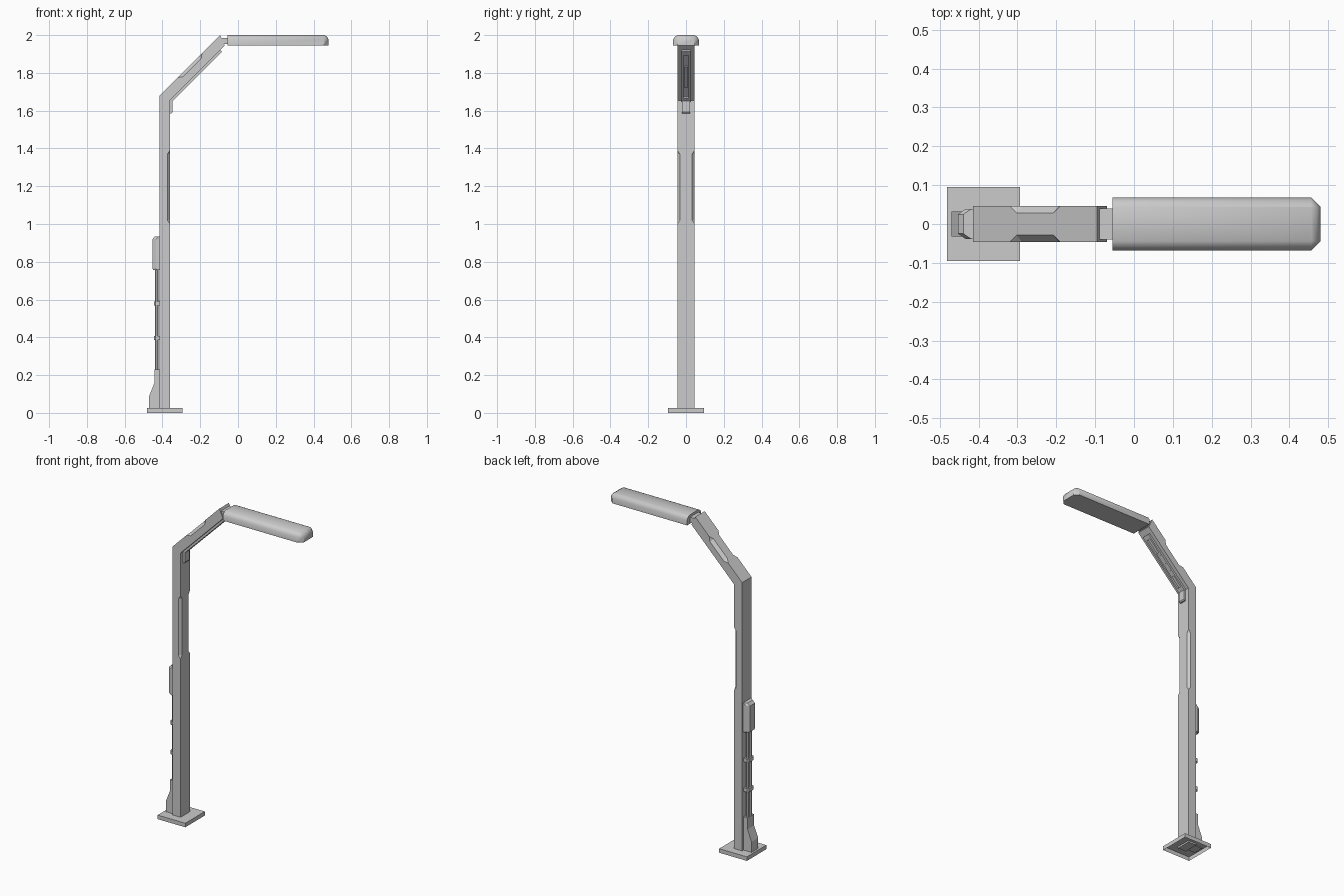
import bpy, bmesh
from mathutils import Vector

if "Cube" in bpy.data.objects:
    bpy.data.objects.remove(bpy.data.objects["Cube"])


def finish(name, bm, smooth=False):
    bmesh.ops.remove_doubles(bm, verts=bm.verts[:], dist=0.0002)
    bmesh.ops.recalc_face_normals(bm, faces=bm.faces[:])
    me = bpy.data.meshes.new(name)
    bm.to_mesh(me)
    bm.free()
    ob = bpy.data.objects.new(name, me)
    bpy.context.collection.objects.link(ob)
    if smooth:
        bpy.ops.object.select_all(action='DESELECT')
        ob.select_set(True)
        bpy.context.view_layer.objects.active = ob
        bpy.ops.object.shade_smooth_by_angle(angle=0.75)
    return ob


def loft(name, rings, smooth=False, open_start=False):
    bm = bmesh.new()
    rows = [[bm.verts.new(p) for p in r] for r in rings]
    n = len(rows[0])
    for a, b in zip(rows, rows[1:]):
        for i in range(n):
            j = (i + 1) % n
            bm.faces.new((a[i], a[j], b[j], b[i]))
    if not open_start:
        bm.faces.new(rows[0])
    bm.faces.new(rows[-1])
    return finish(name, bm, smooth)


def prism(name, profile, y0, y1):
    return loft(name, [[(x, y, z) for x, z in profile] for y in (y0, y1)])


def box(name, x0, x1, y, z0, z1):
    return prism(name, [(x0, z0), (x1, z0), (x1, z1), (x0, z1)], -y, y)


def section(a, b, ca=0, cb=0, h=0.046):
    """Post section from outer point a to inner point b, corner cuts ca and cb."""
    A, B = Vector((a[0], 0, a[1])), Vector((b[0], 0, b[1]))
    d = (B - A).normalized()
    Y = Vector((0, 1, 0))
    half = [(A, h - ca), (A + d * ca, h), (B - d * cb, h), (B, h - cb)]
    return [p + Y * w for p, w in half] + [p - Y * w for p, w in reversed(half)]


# Base plate, hollow underneath
loft("base_plate", [[(-0.482, -0.095, z), (-0.293, -0.095, z),
                     (-0.293, 0.095, z), (-0.482, 0.095, z)] for z in (0, 0.025)],
     open_start=True)

# Post bending into the diagonal arm, with cut corners along two stretches
L, R = -0.415, -0.36
rings = [section((L, z), (R, z), cb=c) for z, c in
         ((0.015, 0), (1.0, 0), (1.02, 0.014), (1.37, 0.014), (1.39, 0))]
rings.append(section((L, 1.68), (R, 1.655)))
for x, c in ((-0.32, 0), (-0.302, 0.018), (-0.208, 0.018), (-0.19, 0)):
    rings.append(section((x, x + 2.095), (x + 0.04, x + 2.055), ca=c))
rings.append(section((-0.095, 2.0), (-0.07, 1.945)))
loft("post_and_arm", rings)


# Trim channel under the arm, running down onto the post
def under_arm(name, x0, x1, t, y0, y1):
    return prism(name, [(x0, x0 + 2.017), (x1, x1 + 2.017),
                        (x1 + t, x1 + 2.017 - t), (x0 + t, x0 + 2.017 - t)], y0, y1)


prism("trim_tab", [(-0.362, 1.585), (-0.352, 1.585), (-0.347, 1.592),
                   (-0.347, 1.655), (-0.362, 1.66)], -0.021, 0.021)
for side in (-1, 1):
    under_arm("trim_rail", -0.36, -0.095, 0.010, side * 0.013, side * 0.024)
under_arm("trim_end", -0.115, -0.095, 0.010, -0.024, 0.024)
under_arm("trim_start", -0.36, -0.34, 0.010, -0.024, 0.024)
under_arm("trim_bar", -0.29, -0.18, 0.007, -0.009, 0.009)

# Neck joining arm and lamp
box("lamp_neck", -0.10, -0.05, 0.04, 1.952, 1.985)


# Lamp head with sloped long edges and a cut far end
def lamp_ring(z, i):
    w, e = 0.068 - i, 0.48 - i
    c = 0.024 - i
    return [(-0.055, -w, z), (e - c, -w, z), (e, -w + c, z),
            (e, w - c, z), (e - c, w, z), (-0.055, w, z)]


loft("lamp_head", [lamp_ring(1.945, 0), lamp_ring(1.977, 0),
                   lamp_ring(1.992, 0.009), lamp_ring(2.0, 0.0238)], smooth=True)

# Cable foot on the back of the post
prism("cable_foot", [(-0.41, 0.02), (-0.47, 0.02), (-0.47, 0.09), (-0.442, 0.16),
                     (-0.442, 0.23), (-0.41, 0.23)], -0.032, 0.032)


# Junction box with cut outer corners and sloped top
def box_ring(z, i):
    return [(-0.41, -0.038, z), (-0.434 + i, -0.038, z), (-0.453 + i, -0.025, z),
            (-0.453 + i, 0.025, z), (-0.434 + i, 0.038, z), (-0.41, 0.038, z)]


loft("junction_box", [box_ring(0.757, 0.004), box_ring(0.765, 0),
                      box_ring(0.92, 0), box_ring(0.935, 0.014)])

# Cables and clamps
for side in (-1, 1):
    bpy.ops.mesh.primitive_cylinder_add(vertices=8, radius=0.01, depth=0.56,
                                        location=(-0.430, side * 0.014, 0.49))
    bpy.context.object.name = "cable"
for z in (0.397, 0.58):
    loft("cable_clamp", [[(-0.41, -0.03, h), (-0.437, -0.03, h), (-0.446, -0.021, h),
                          (-0.446, 0.021, h), (-0.437, 0.03, h), (-0.41, 0.03, h)]
                         for h in (z - 0.011, z + 0.011)])
